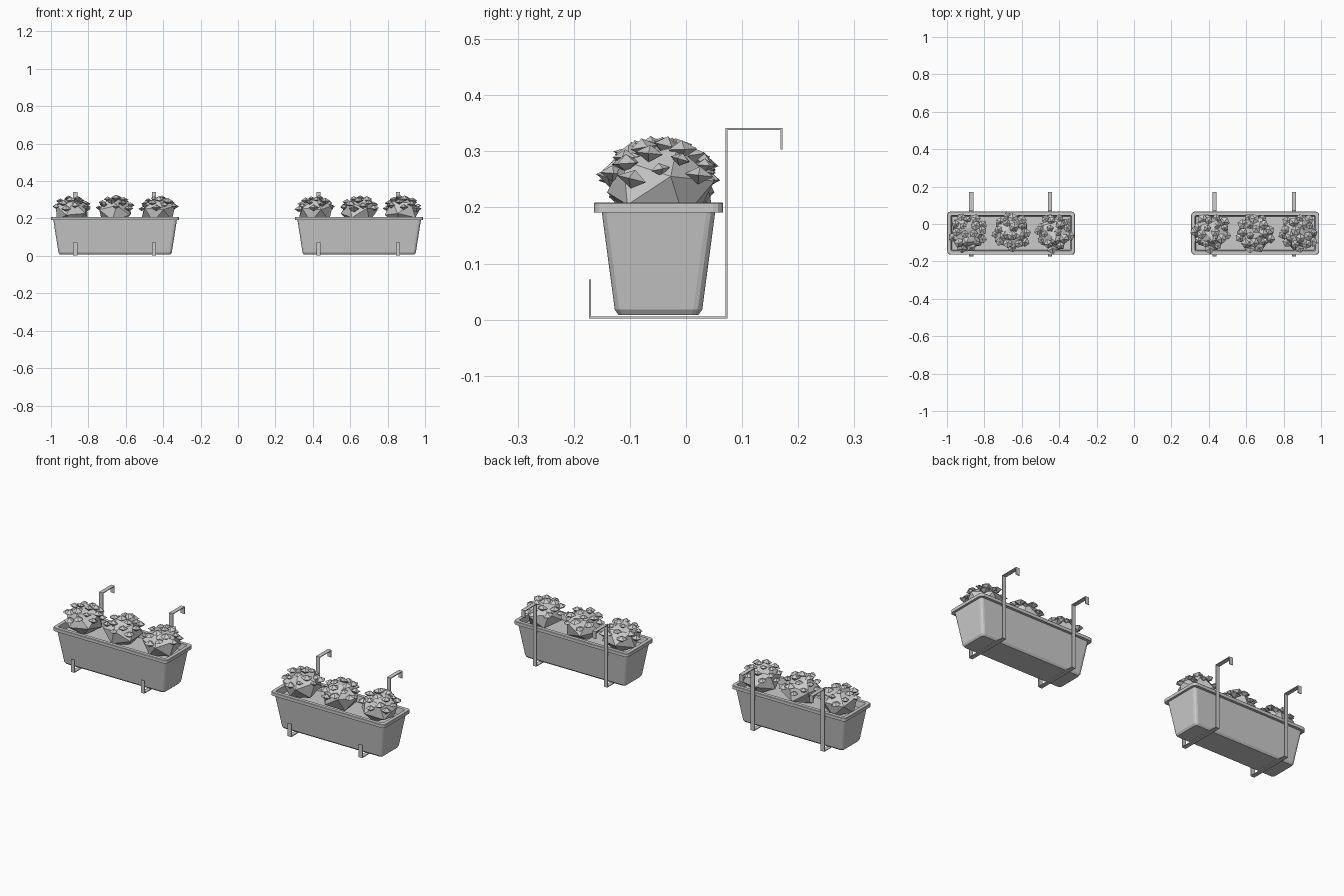
import bpy, bmesh, math, random
from mathutils import Vector, Matrix

cube = bpy.data.objects.get("Cube")
if cube:
    bpy.data.objects.remove(cube)

random.seed(4)
GREY = (0.6, 0.6, 0.6, 1)
grey = bpy.data.materials.new("plain_grey")
grey.use_nodes = True
grey.diffuse_color = GREY
grey.node_tree.nodes["Principled BSDF"].inputs["Base Color"].default_value = GREY


def finish(bm, name, location):
    """Turn a bmesh into a flat-shaded object."""
    bmesh.ops.recalc_face_normals(bm, faces=bm.faces)
    mesh = bpy.data.meshes.new(name)
    bm.to_mesh(mesh)
    bm.free()
    mesh.materials.append(grey)
    obj = bpy.data.objects.new(name, mesh)
    obj.location = location
    bpy.context.collection.objects.link(obj)
    return obj


def rounded_ring(bm, hx, hy, radius, z, steps=3):
    """Rectangle loop with rounded corners."""
    ring = []
    for quarter, (sx, sy) in enumerate([(1, 1), (-1, 1), (-1, -1), (1, -1)]):
        for i in range(steps + 1):
            a = math.pi / 2 * (quarter + i / steps)
            ring.append(bm.verts.new((sx * (hx - radius) + radius * math.cos(a),
                                      sy * (hy - radius) + radius * math.sin(a), z)))
    return ring


def planter(name, location):
    # half length, half depth, corner radius, height: floor, wall, rim, inside
    sections = [(0.296, 0.071, 0.012, 0.008), (0.303, 0.078, 0.016, 0.018),
                (0.330, 0.101, 0.016, 0.191), (0.342, 0.115, 0.018, 0.191),
                (0.342, 0.115, 0.018, 0.207), (0.340, 0.113, 0.017, 0.209),
                (0.322, 0.095, 0.006, 0.209), (0.317, 0.090, 0.006, 0.175)]
    bm = bmesh.new()
    rings = [rounded_ring(bm, *s) for s in sections]
    for low, high in zip(rings, rings[1:]):
        n = len(low)
        for i in range(n):
            j = (i + 1) % n
            bm.faces.new((low[i], low[j], high[j], high[i]))
    bm.faces.new(rings[0])
    bm.faces.new(rings[-1])
    return finish(bm, name, location)


def bracket(name, x):
    # flat strap: front lip, floor, back upright, railing hook
    path = [(-0.171, 0.072), (-0.171, 0.004), (0.072, 0.004),
            (0.072, 0.340), (0.170, 0.340), (0.170, 0.303)]
    bm = bmesh.new()
    verts = [bm.verts.new((0, y, z)) for y, z in path]
    edges = [bm.edges.new(pair) for pair in zip(verts, verts[1:])]
    moved = bmesh.ops.extrude_edge_only(bm, edges=edges)["geom"]
    bmesh.ops.translate(bm, vec=(0.022, 0, 0),
                        verts=[g for g in moved if isinstance(g, bmesh.types.BMVert)])
    obj = finish(bm, name, (x - 0.011, 0, 0))
    strap = obj.modifiers.new("strap", "SOLIDIFY")
    strap.thickness = 0.004
    strap.offset = 0
    strap.use_even_offset = True


def bush(name, location, turn):
    bm = bmesh.new()
    # faceted leaf mound
    mound = Matrix.Rotation(turn, 4, "Z") @ Matrix.Rotation(0.35, 4, "X")
    squash = Matrix.Diagonal((0.1, 0.1, 0.077, 1))
    bmesh.ops.create_icosphere(bm, subdivisions=1, radius=1, matrix=squash @ mound)
    # diamond-shaped blossoms spiralling over the upper part
    count = 18
    for i in range(count):
        up = 0.98 - 0.85 * i / count
        a = turn + i * 2.4
        out = math.sqrt(1 - up * up)
        spot = Vector((0.091 * out * math.cos(a), 0.091 * out * math.sin(a), 0.075 * up))
        size = random.uniform(0.019, 0.029)
        tilt = Matrix.Rotation(random.uniform(-0.3, 0.3), 4, "X")
        place = Matrix.Translation(spot) @ tilt @ Matrix.Rotation(a, 4, "Z")
        for side in (1, -1):
            half = Matrix.Translation((0, 0, side * size * 0.3)) @ Matrix.Diagonal((1, 1, side, 1))
            bmesh.ops.create_cone(bm, segments=5, radius1=size, radius2=0,
                                  depth=size * 0.6, matrix=place @ half)
    finish(bm, name, location)


# two planters, each with two brackets and three bushes
for label, cx, hooks in (("right", -0.657, (-0.87, -0.45)), ("left", 0.648, (0.43, 0.855))):
    planter(label + "_planter", (cx, -0.049, 0))
    for number, x in enumerate(hooks, 1):
        bracket(f"{label}_bracket_{number}", x)
    for number in (-1, 0, 1):
        bush(f"{label}_bush_{number + 2}", (cx + 0.232 * number, -0.045, 0.237),
             number * 1.3 + cx * 2)
